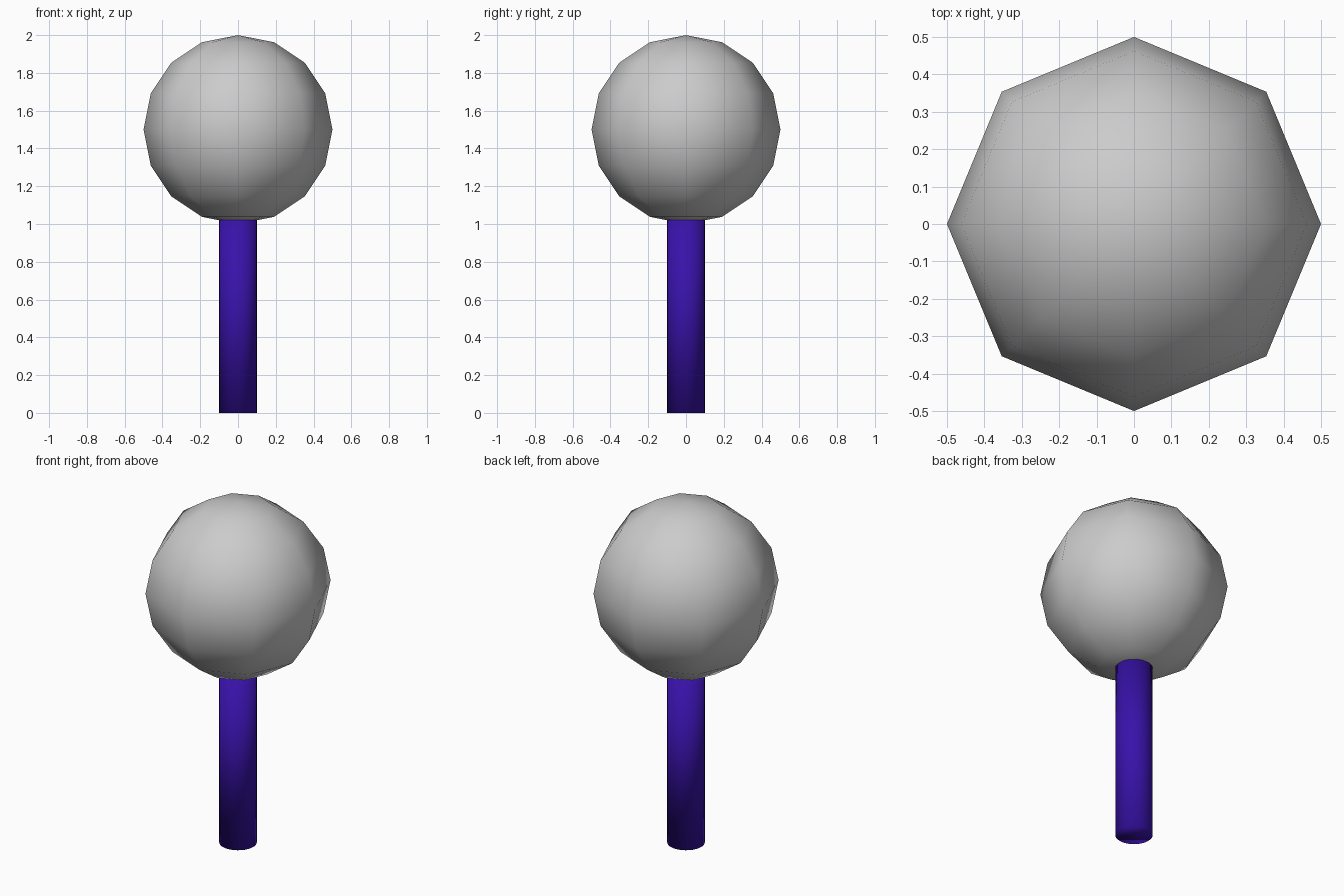
import bpy

if "Cube" in bpy.data.objects:
    bpy.data.objects.remove(bpy.data.objects["Cube"])

# Low-poly smooth-shaded ball on top
bpy.ops.mesh.primitive_uv_sphere_add(segments=8, ring_count=8, radius=0.5, location=(0, 0, 1.5))
ball = bpy.context.object
ball.name = "ball"
bpy.ops.object.shade_smooth()

# Round post, its top sunk slightly into the ball
TOP = 1.06
bpy.ops.mesh.primitive_cylinder_add(vertices=32, radius=0.1, depth=TOP, location=(0, 0, TOP / 2))
post = bpy.context.object
post.name = "post"
bpy.ops.object.shade_smooth()

# Deep violet-blue for the post
violet = bpy.data.materials.new("violet")
violet.diffuse_color = (0.04, 0.006, 0.40, 1)
violet.use_nodes = True
violet.node_tree.nodes["Principled BSDF"].inputs["Base Color"].default_value = violet.diffuse_color
post.data.materials.append(violet)
